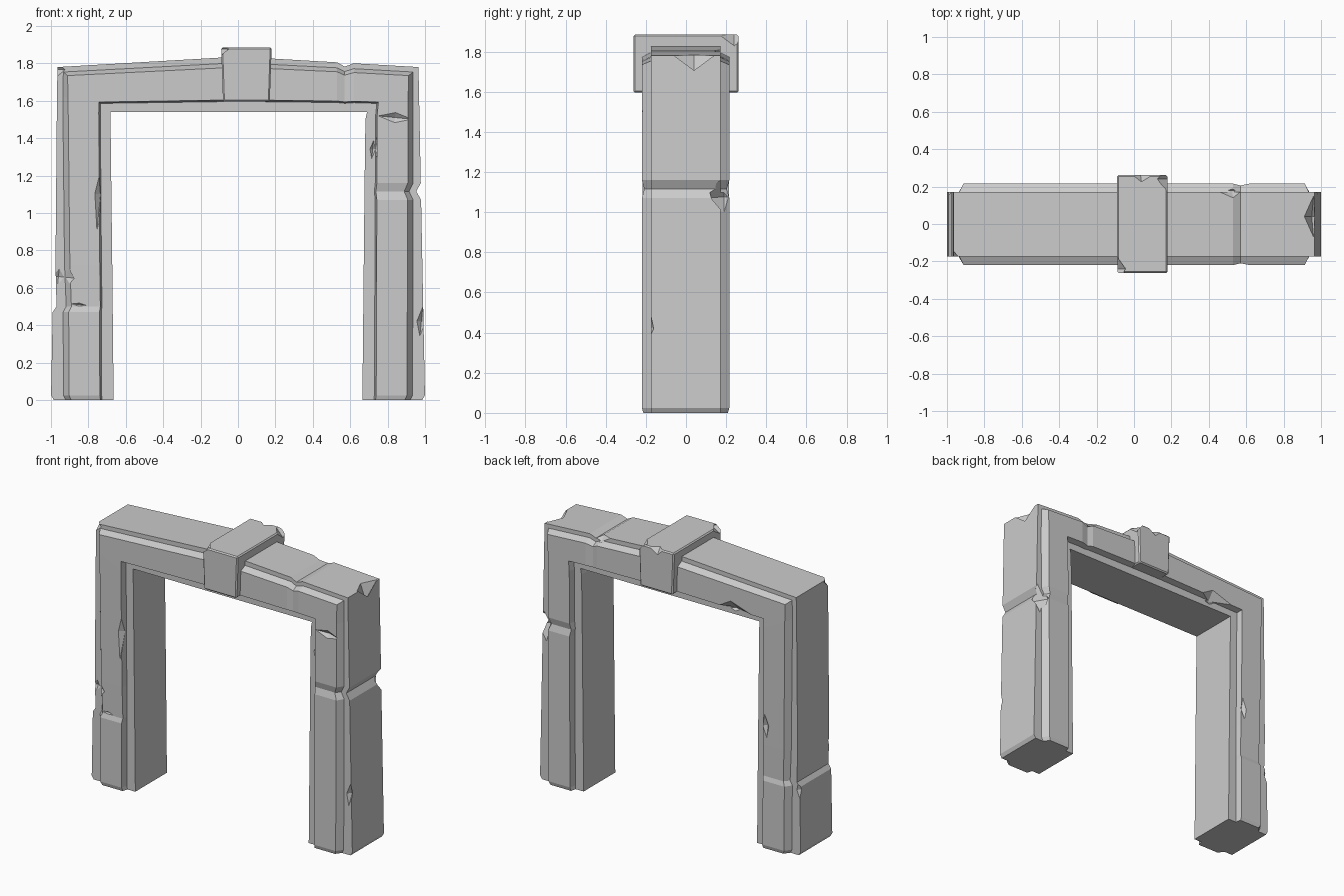
import bpy, bmesh, math
from mathutils import Matrix, Vector

if "Cube" in bpy.data.objects:
    bpy.data.objects.remove(bpy.data.objects["Cube"])


def new_object(name, bm):
    bmesh.ops.recalc_face_normals(bm, faces=bm.faces)
    mesh = bpy.data.meshes.new(name)
    bm.to_mesh(mesh)
    bm.free()
    obj = bpy.data.objects.new(name, mesh)
    bpy.context.collection.objects.link(obj)
    return obj


def chip(target, loc, size, stretch, turn=0.1):
    """Knock a faceted eight-sided chunk out of the stone."""
    bm = bmesh.new()
    m = (Matrix.Translation(loc) @ Matrix.Rotation(turn, 4, 'Y')
         @ Matrix.Diagonal((*(Vector(stretch) * size), 1)))
    bmesh.ops.create_uvsphere(bm, u_segments=4, v_segments=2, radius=1, matrix=m)
    cutter = new_object("chip_cutter", bm)
    cutter.hide_render = True
    mod = target.modifiers.new("chip", 'BOOLEAN')
    mod.operation, mod.solver, mod.object = 'DIFFERENCE', 'EXACT', cutter
    bpy.context.view_layer.objects.active = target
    bpy.ops.object.modifier_apply(modifier=mod.name)
    bpy.data.objects.remove(cutter)


def section(outer, inner, a, b, depth):
    """Slab with a raised, sloped-edge band on front and back."""
    half = [(0, .175), (a, .175), (b, depth), (.78, depth), (.81, .175), (1, .175)]
    pts = [(t, -y) for t, y in half] + [(t, y - .004) for t, y in reversed(half)]
    return [outer.lerp(inner, t) + Vector((0, y, 0)) for t, y in pts]


def leg(side, pinches):
    """Tapered leg, bottom to top; each pinch is (height, amount cut back)."""
    rows = []
    for z, cut in [(0, .015), (.025, 0)] + pinches:
        k = z / 1.78
        rows.append(section(Vector((side * (1 - .035 * k - cut), 0, z)),
                            Vector((side * (.665 + .018 * k), 0, min(z, 1.5))),
                            .20 - .1 * k, .29 - .09 * k, .22 - cut / 2))
    return rows


def lintel(x, drop=0):
    """Lintel section; the top slopes down from the middle to both ends."""
    top = 1.836 - .058 * abs(x) - drop
    return section(Vector((x, 0, top)),
                   Vector((max(-.682, min(.69, x)), 0, 1.54)), .11, .19, .22 - drop / 2)


# Arch frame: sections lofted up the left leg, across and down the right leg
rings = leg(-1, [(.47, 0), (.50, .02), (.72, .01), (1.64, 0)])
rings += [lintel(x, d) for x, d in [(-.965, 0), (0, 0), (.53, 0), (.57, .02), (.62, 0), (.965, 0)]]
rings += reversed(leg(1, [(1.07, 0), (1.115, .025), (1.16, 0), (1.62, 0)]))
bm = bmesh.new()
loops = [[bm.verts.new(p) for p in ring] for ring in rings]
for r, s in zip(loops, loops[1:]):
    for k in range(12):
        n = (k + 1) % 12
        bm.faces.new((r[k], r[n], s[n], s[k]))
bm.faces.new(loops[0])
bm.faces.new(loops[-1])
frame = new_object("arch_frame", bm)

# Weathered edges: tall chips on the legs, wide ones on the lintel
tall, wide = (.3, .35, 1), (1, .4, .45)
for x, y, z, size, stretch in [
    (-.96, -.21, .66, .13, (.7, .4, 1)),
    (-.85, -.235, .51, .14, (1, .25, .2)),
    (-.735, -.22, 1.1, .22, (.15, .15, 1)),
    (-.99, .19, .45, .12, tall),
    (-.76, .23, .85, .13, tall),
    (-.5, .22, 1.58, .16, wide),
    (-.98, -.19, 1.77, .07, (1, 1, 1)),
    (.57, -.23, 1.79, .08, (.7, .7, 1)),
    (.53, .18, 1.81, .11, wide),
    (.96, .04, 1.78, .10, (.5, 1.1, 1)),
    (.84, -.23, 1.51, .13, (1, .25, .3)),
    (.72, -.20, 1.34, .12, tall),
    (.98, -.20, .42, .15, tall),
    (.96, .19, 1.07, .13, (.5, .7, 1)),
]:
    chip(frame, (x, y, z), size, stretch)

# Keystone block straddling the lintel, flaring slightly to the top
bm = bmesh.new()
bmesh.ops.create_cube(bm, size=1)
for v in bm.verts:
    flare = 1.08 if v.co.z > 0 else 1
    v.co = Vector((.045 + v.co.x * .25 * flare, v.co.y * .524, 1.74 + v.co.z * .29))
bmesh.ops.bevel(bm, geom=bm.edges[:], offset=.008, segments=1, affect='EDGES')
keystone = new_object("keystone", bm)
for side in (-1, 1):
    chip(keystone, (.045 + side * .15, side * .24, 1.88), .09, (.8, 1, .7))
chip(keystone, (.04, .27, 1.89), .07, (1, .7, .8))
